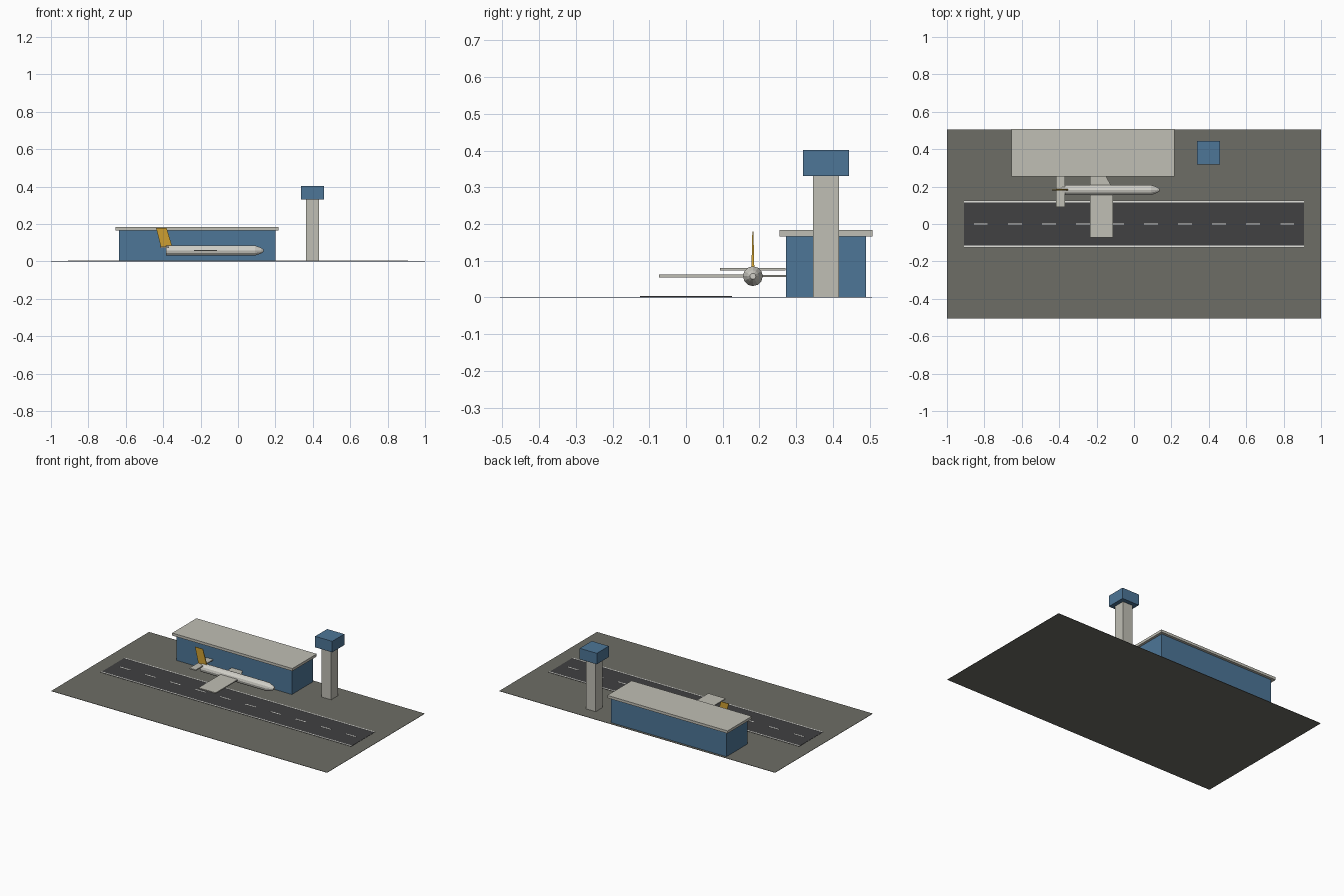
import bpy, bmesh, math

if "Cube" in bpy.data.objects:
    bpy.data.objects.remove(bpy.data.objects["Cube"])


def material(name, rgb):
    m = bpy.data.materials.new(name)
    m.diffuse_color = (*rgb, 1)
    m.use_nodes = True
    m.node_tree.nodes["Principled BSDF"].inputs["Base Color"].default_value = m.diffuse_color
    return m


GROUND = material("apron grey", (0.155, 0.155, 0.132))
ASPHALT = material("asphalt", (0.052, 0.052, 0.054))
WHITE = material("line white", (0.78, 0.78, 0.74))
CONCRETE = material("concrete", (0.53, 0.52, 0.46))
BLUE = material("blue cladding", (0.074, 0.18, 0.31))
HULL = material("hull white", (0.64, 0.63, 0.58))
GOLD = material("tail gold", (0.60, 0.34, 0.03))


def make(name, bm, mat):
    bmesh.ops.recalc_face_normals(bm, faces=bm.faces)
    me = bpy.data.meshes.new(name)
    bm.to_mesh(me)
    bm.free()
    me.materials.append(mat)
    ob = bpy.data.objects.new(name, me)
    bpy.context.collection.objects.link(ob)
    return ob


def loft(name, rings, mat):
    """Bridge equal-sized rings of points and cap both ends."""
    bm = bmesh.new()
    vs = [[bm.verts.new(p) for p in r] for r in rings]
    n = len(vs[0])
    for a, b in zip(vs, vs[1:]):
        for i in range(n):
            j = (i + 1) % n
            bm.faces.new((a[i], a[j], b[j], b[i]))
    bm.faces.new(vs[0])
    bm.faces.new(vs[-1])
    return make(name, bm, mat)


def box(name, x0, x1, y0, y1, z0, z1, mat):
    corners = [(x0, y0), (x1, y0), (x1, y1), (x0, y1)]
    return loft(name, [[(x, y, z) for x, y in corners] for z in (z0, z1)], mat)


# Ground and runway
box("ground", -1, 1, -0.506, 0.506, 0, 0.002, GROUND)
box("runway", -0.908, 0.908, -0.125, 0.125, 0.001, 0.0035, ASPHALT)
for side, y in (("near", -0.119), ("far", 0.119)):
    box(side + "_edge_line", -0.908, 0.908, y - 0.004, y + 0.004, 0.002, 0.0045, WHITE)
for i in range(10):
    x = -0.819 + i * 0.182
    box(f"centre_dash_{i}", x - 0.037, x + 0.037, -0.004, 0.004, 0.002, 0.0045, WHITE)

# Terminal
box("terminal_walls", -0.636, 0.2, 0.272, 0.49, 0.001, 0.166, BLUE)
box("terminal_roof", -0.656, 0.216, 0.255, 0.507, 0.166, 0.183, CONCRETE)

# Control tower
box("tower_shaft", 0.363, 0.434, 0.345, 0.417, 0.001, 0.33, CONCRETE)
box("tower_cab", 0.336, 0.46, 0.319, 0.444, 0.33, 0.402, BLUE)

# Airplane fuselage with tapered nose
CY, CZ, SIDES = 0.182, 0.058, 12
profile = [(-0.385, 0.027), (0.092, 0.027), (0.122, 0.016), (0.135, 0.008)]
loft("fuselage", [[(x, CY + r * math.cos(t), CZ + r * math.sin(t))
                   for t in (math.tau * k / SIDES for k in range(SIDES))]
                  for x, r in profile], HULL)

# Wings: straight near wing, swept far wing
box("near_wing", -0.236, -0.111, -0.073, CY, 0.055, 0.062, CONCRETE)
plan = [(-0.236, CY), (-0.11, CY), (-0.165, 0.285), (-0.236, 0.285)]
loft("far_wing", [[(x, y, z) for x, y in plan] for z in (0.056, 0.061)], CONCRETE)

# Tail
box("tailplane", -0.416, -0.37, 0.092, 0.271, 0.073, 0.080, CONCRETE)
loft("tail_fin", [[(x0, CY - h, z), (x1, CY - h, z), (x1, CY + h, z), (x0, CY + h, z)]
                  for x0, x1, z, h in ((-0.412, -0.351, 0.077, 0.004),
                                       (-0.438, -0.382, 0.179, 0.0015))], GOLD)
